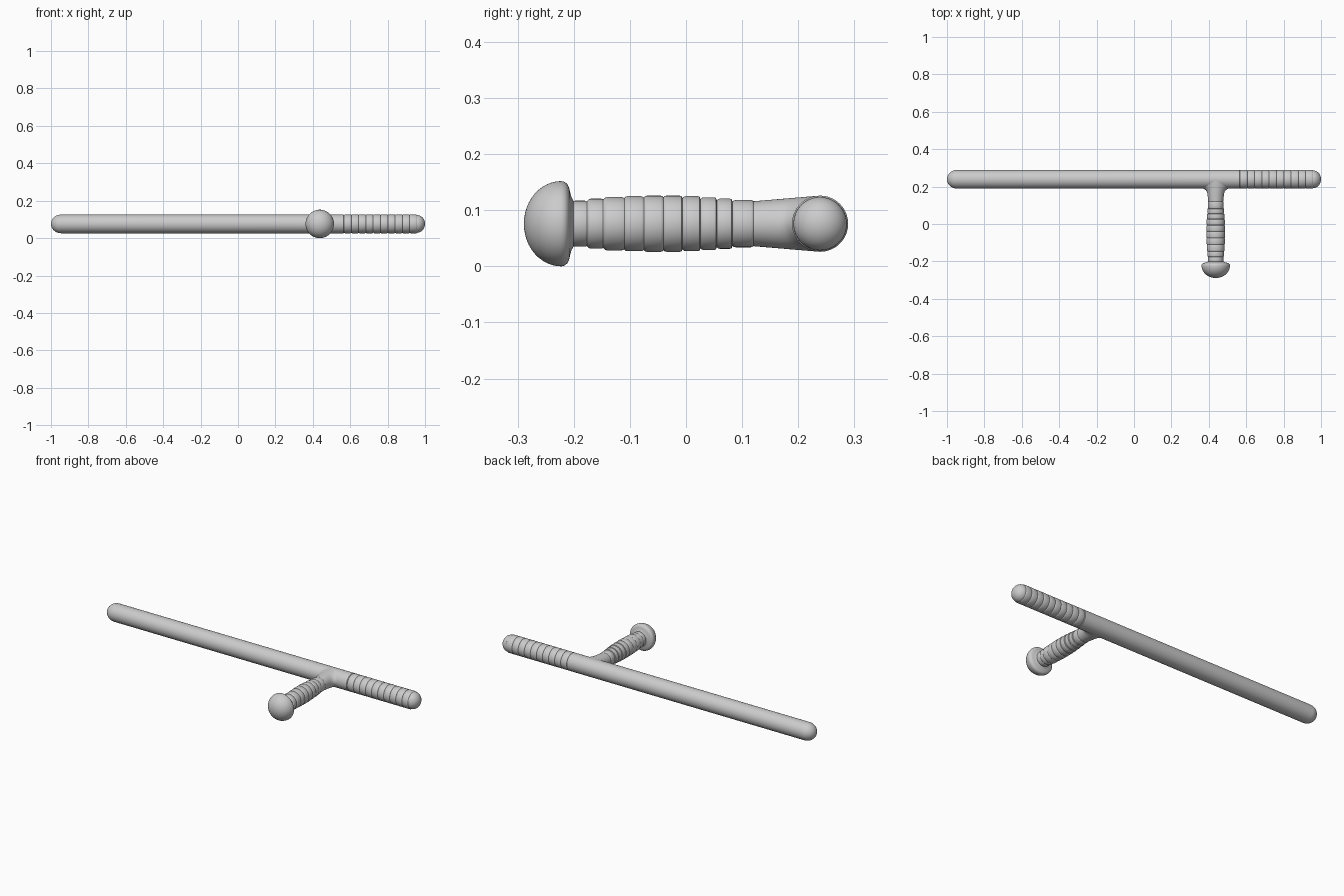
import bpy, bmesh, math
from mathutils import Vector

if "Cube" in bpy.data.objects:
    bpy.data.objects.remove(bpy.data.objects["Cube"])

X0, Y0, Z0 = 0.437, 0.239, 0.076   # handle x, shaft y, common height
R = 0.05                           # shaft radius
SEG = 64


def loft(name, rows):
    """Skin closed rings of points; a one-point row makes a pole."""
    bm = bmesh.new()
    rings = [[bm.verts.new(p) for p in row] for row in rows]
    for a, b in zip(rings, rings[1:]):
        for i in range(SEG):
            j = (i + 1) % SEG
            if len(a) == 1:
                bm.faces.new((a[0], b[i], b[j]))
            elif len(b) == 1:
                bm.faces.new((a[i], a[j], b[0]))
            else:
                bm.faces.new((a[i], a[j], b[j], b[i]))
    bmesh.ops.recalc_face_normals(bm, faces=bm.faces)
    me = bpy.data.meshes.new(name)
    bm.to_mesh(me)
    bm.free()
    ob = bpy.data.objects.new(name, me)
    bpy.context.collection.objects.link(ob)
    bpy.ops.object.select_all(action='DESELECT')
    ob.select_set(True)
    bpy.context.view_layer.objects.active = ob
    bpy.ops.object.shade_smooth_by_angle(angle=math.radians(35))
    return ob


def lathe(name, profile, axis):
    """Revolve (distance, radius) pairs about the shaft or handle axis."""
    rows = []
    for d, r in profile:
        row = []
        for i in range(SEG if r > 0 else 1):
            a = 2 * math.pi * i / SEG
            u, v = r * math.cos(a), r * math.sin(a)
            row.append(Vector((d, Y0 + u, Z0 + v)) if axis == 'X'
                       else Vector((X0 + u, d, Z0 + v)))
        rows.append(row)
    return loft(name, rows)


def ribs(bounds, radii, groove, edge):
    """Rounded grip bands separated by narrow grooves."""
    out = []
    for a, b, r in zip(bounds, bounds[1:], radii):
        out += [(a, r - groove), (a + edge * 0.35, r - groove * 0.35),
                (a + edge, r), (b - edge, r), (b - edge * 0.35, r - groove * 0.35)]
    out.append((bounds[-1], radii[-1] - groove))
    return out


def dome(start, length, r, n=12):
    """Quarter ellipse from full radius to the tip."""
    pts = [(start + length * math.sin(math.pi / 2 * i / n),
            r * math.cos(math.pi / 2 * i / n)) for i in range(n)]
    return pts + [(start + length, 0)]


# Long shaft with ribbed short end
grip = [0.567 + 0.039 * i for i in range(11)]
lathe("shaft", dome(-0.945, -0.055, R)[::-1] + [(0.564, R)]
      + ribs(grip, [R] * 10, 0.003, 0.004)
      + dome(0.957, 0.043, 0.0475)[0:], 'X')

# Side handle bands with a swollen middle
bounds = [-0.203, -0.175, -0.146, -0.110, -0.075, -0.040,
          -0.006, 0.026, 0.055, 0.083, 0.121]
radii = [0.041, 0.0445, 0.0475, 0.049, 0.050, 0.050, 0.049, 0.047, 0.0447, 0.042]
lathe("side_handle", ribs(bounds, radii, 0.003, 0.005), 'Y')

# Mushroom pommel
lathe("pommel", dome(-0.222, -0.067, 0.076)[::-1]
      + [(-0.216, 0.0745), (-0.211, 0.070), (-0.208, 0.063),
         (-0.206, 0.054), (-0.204, 0.047), (-0.200, 0.040), (-0.19, 0.036)], 'Y')

# Neck flaring into the shaft surface
rows = []
for k in range(17):
    t = k / 16
    rx = 0.040 + 0.007 * t + 0.02 * t ** 7
    rz = 0.040 + 0.0098 * t
    row = []
    for i in range(SEG):
        a = 2 * math.pi * i / SEG
        z_end = 0.0498 * math.sin(a)
        y_end = Y0 - math.sqrt(R * R - z_end * z_end) + 0.001
        row.append((X0 + rx * math.cos(a), 0.120 + (y_end - 0.120) * t,
                    Z0 + rz * math.sin(a)))
    rows.append(row)
loft("handle_neck", rows)
